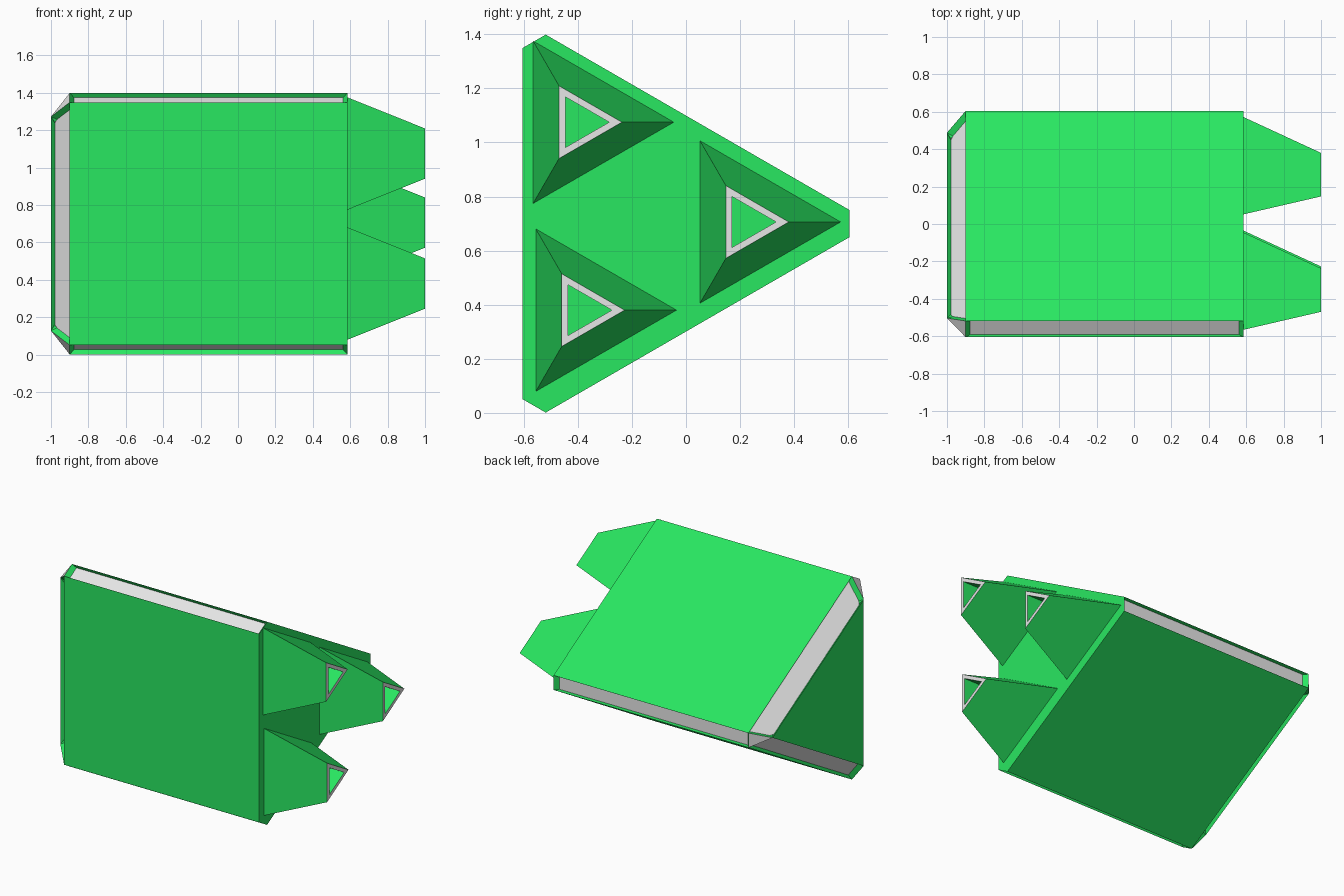
import bpy, bmesh, math
from mathutils import Vector

cube = bpy.data.objects.get("Cube")
if cube:
    bpy.data.objects.remove(cube)


def material(name, color):
    m = bpy.data.materials.new(name)
    m.use_nodes = True
    m.diffuse_color = color
    m.node_tree.nodes["Principled BSDF"].inputs["Base Color"].default_value = color
    return m


GREEN, GREY = 0, 1
MATERIALS = [material("bright_green", (0.022, 0.8, 0.12, 1)),
             material("light_grey", (0.8, 0.8, 0.8, 1))]
MID_Z = 0.7


def finish(bm, name):
    mesh = bpy.data.meshes.new(name)
    bm.to_mesh(mesh)
    bm.free()
    for m in MATERIALS:
        mesh.materials.append(m)
    obj = bpy.data.objects.new(name, mesh)
    bpy.context.collection.objects.link(obj)
    return obj


def around(bm, x, y, z, k, out, side=0.0):
    """Vertex near corner k of a triangle lying across the x axis."""
    a = k * math.tau / 3
    return bm.verts.new((x, y + out * math.cos(a) - side * math.sin(a),
                         z + out * math.sin(a) + side * math.cos(a)))


def recess(bm, face, depth=0.029, taper=0.024):
    """Sink a long face, drawing its short ends in; the floor becomes grey."""
    n = face.normal.copy()
    long_edge = max(face.edges, key=lambda e: e.calc_length())
    u = (long_edge.verts[1].co - long_edge.verts[0].co).normalized()
    mid = face.calc_center_median()
    rim = list(face.verts)
    floor = []
    for v in rim:
        s = 1 if (v.co - mid).dot(u) > 0 else -1
        floor.append(bm.verts.new(v.co - n * depth - u * s * taper))
    bm.faces.remove(face)
    for i in range(len(rim)):
        j = (i + 1) % len(rim)
        bm.faces.new((rim[i], rim[j], floor[j], floor[i]))
    bm.faces.new(floor).material_index = GREY


# Hull: triangular prism with cut corners and a chamfered far end
bm = bmesh.new()
CENTER_Y = -0.173
rear, fore = [[around(bm, x, CENTER_Y, MID_Z, k, 0.778, s)
               for k in range(3) for s in (-0.05, 0.05)] for x in (0.585, -0.9)]
tip = [around(bm, -1.0, CENTER_Y, MID_Z, k, 0.661) for k in range(3)]
bm.faces.new(rear)
bm.faces.new(tip)
sunk = []
for k in range(3):
    a, b, c = 2 * k, 2 * k + 1, (2 * k + 2) % 6
    bm.faces.new((rear[b], rear[c], fore[c], fore[b]))
    sunk.append(bm.faces.new((rear[a], rear[b], fore[b], fore[a])))
    sunk.append(bm.faces.new((fore[b], fore[c], tip[(k + 1) % 3], tip[k])))
    bm.faces.new((fore[a], fore[b], tip[k])).material_index = GREY
bmesh.ops.recalc_face_normals(bm, faces=bm.faces[:])
for f in sunk:
    recess(bm, f)
finish(bm, "hull")


# Thrusters: tapered triangular nozzles with a grey lip and a deep opening
def thruster(name, y, z):
    bm = bmesh.new()
    rings = [[around(bm, x, y, z, k, r) for k in range(3)]
             for x, r in ((0.585, 0.347), (1.0, 0.155), (1.0, 0.108), (0.7, 0.108))]
    for level in range(3):
        for k in range(3):
            j = (k + 1) % 3
            f = bm.faces.new((rings[level][k], rings[level][j],
                              rings[level + 1][j], rings[level + 1][k]))
            f.material_index = GREY if level == 1 else GREEN
    bm.faces.new(rings[3])
    bm.faces.new(rings[0][::-1])
    bmesh.ops.recalc_face_normals(bm, faces=bm.faces[:])
    finish(bm, name)


thruster("upper_thruster", -0.392, 1.075)
thruster("lower_thruster", -0.382, 0.38)
thruster("back_thruster", 0.225, 0.706)
